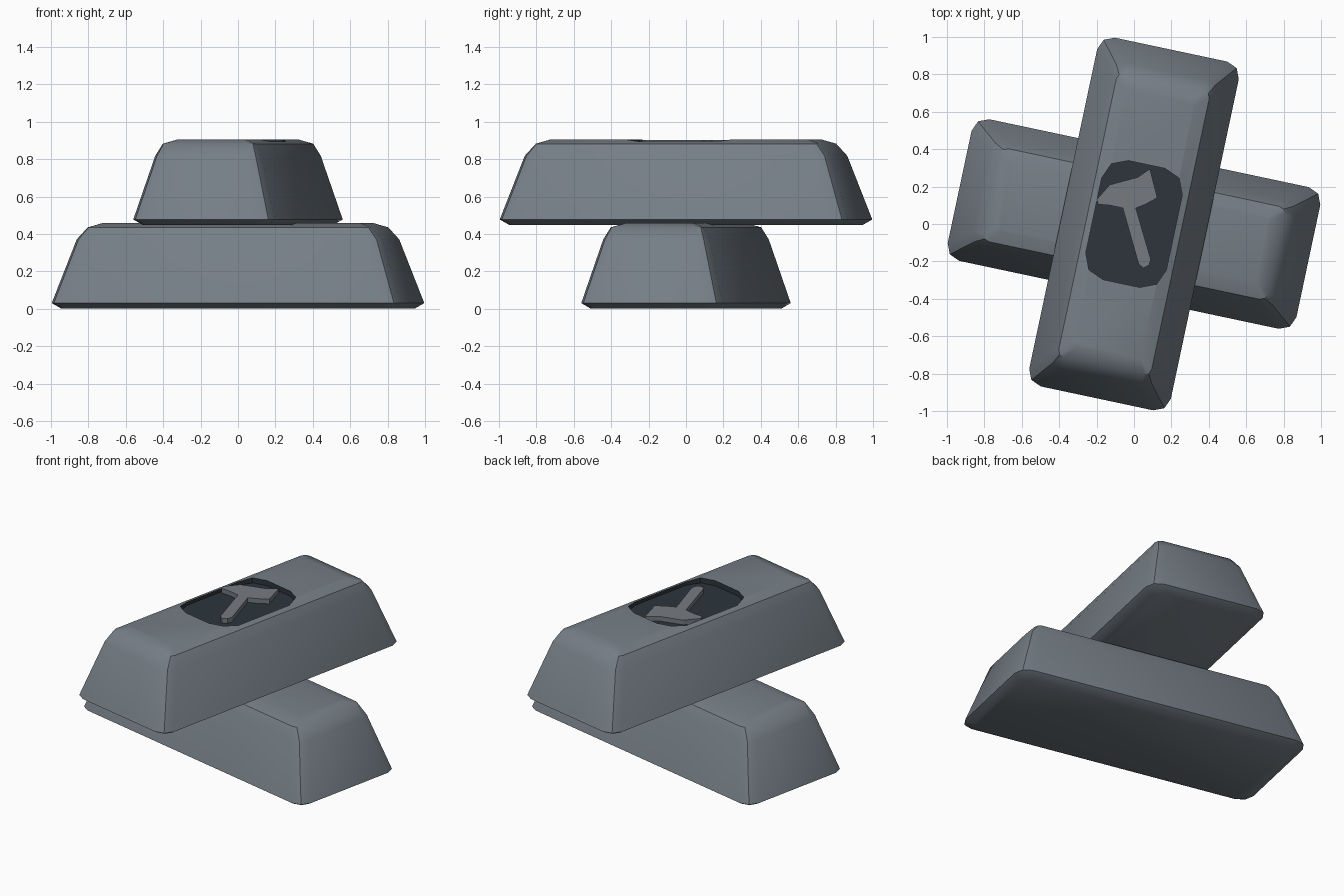
import bpy, bmesh, math
from mathutils import Matrix, Vector

if "Cube" in bpy.data.objects:
    bpy.data.objects.remove(bpy.data.objects["Cube"])

TILT = math.radians(12)
LIFT = 0.447


def material(name, rgb):
    m = bpy.data.materials.new(name)
    m.diffuse_color = (*rgb, 1)
    m.use_nodes = True
    m.node_tree.nodes["Principled BSDF"].inputs["Base Color"].default_value = m.diffuse_color
    return m


steel = material("steel grey", (0.18, 0.21, 0.24))
dark = material("dark slate", (0.026, 0.036, 0.046))
relief = material("relief grey", (0.18, 0.195, 0.215))


def rounded_rect(hu, hv, r, z):
    """Rectangle outline with two-segment corners."""
    pts = []
    for k, (sx, sy) in enumerate([(1, 1), (-1, 1), (-1, -1), (1, -1)]):
        for j in range(3):
            a = math.pi / 2 * (k + j / 2)
            pts.append(Vector((sx * (hu - r) + r * math.cos(a),
                               sy * (hv - r) + r * math.sin(a), z)))
    return pts


def loft(name, rings, mat):
    """Closed solid through outlines that share one point count."""
    bm = bmesh.new()
    loops = [[bm.verts.new(p) for p in ring] for ring in rings]
    n = len(loops[0])
    for lo, hi in zip(loops, loops[1:]):
        for i in range(n):
            j = (i + 1) % n
            bm.faces.new((lo[i], lo[j], hi[j], hi[i]))
    bm.faces.new(loops[0][::-1])
    bm.faces.new(loops[-1])
    bmesh.ops.recalc_face_normals(bm, faces=bm.faces)
    me = bpy.data.meshes.new(name)
    bm.to_mesh(me)
    bm.free()
    me.materials.append(mat)
    ob = bpy.data.objects.new(name, me)
    bpy.context.collection.objects.link(ob)
    return ob


def activate(ob):
    bpy.ops.object.select_all(action='DESELECT')
    ob.select_set(True)
    bpy.context.view_layer.objects.active = ob


# Ingot section: half length, half width, corner radius, height
LAYERS = [(0.905, 0.340, 0.06, 0.0), (0.953, 0.387, 0.08, 0.03),
          (0.835, 0.290, 0.07, 0.37), (0.775, 0.254, 0.035, 0.435),
          (0.705, 0.185, 0.02, 0.458)]


def ingot(name, angle, z):
    ob = loft(name, [rounded_rect(*layer) for layer in LAYERS], steel)
    ob.data.transform(Matrix.Translation((0, 0, z)) @ Matrix.Rotation(angle, 4, 'Z'))
    return ob


lower = ingot("lower_ingot", -TILT, 0)
upper = ingot("upper_ingot", math.pi / 2 - TILT, LIFT)

# Dark recess cut into the top of the upper ingot
cutter = loft("recess_cutter", [rounded_rect(0.325, 0.22, 0.12, z) for z in (0.872, 1.0)], dark)
cutter.data.transform(Matrix.Rotation(math.pi / 2 - TILT, 4, 'Z'))
cutter.hide_render = True
mod = upper.modifiers.new("recess", 'BOOLEAN')
mod.operation = 'DIFFERENCE'
mod.solver = 'EXACT'
mod.material_mode = 'TRANSFER'
mod.object = cutter
activate(upper)
bpy.ops.object.modifier_apply(modifier=mod.name)
bpy.data.objects.remove(cutter)

for ob in (lower, upper):
    activate(ob)
    bpy.ops.object.shade_smooth_by_angle(angle=math.radians(30))

# Raised hammer shape standing on the recess floor
outline = [(-0.20, 0.13), (-0.13, 0.21), (0.02, 0.25), (0.085, 0.295), (0.125, 0.14),
           (0.06, 0.105), (0.01, 0.085), (0.09, -0.19), (0.08, -0.22), (0.05, -0.235),
           (0.025, -0.215), (-0.06, 0.085), (-0.13, 0.10), (-0.19, 0.105)]
loft("hammer_relief", [[Vector((x, y, z)) for x, y in outline[::-1]] for z in (0.87, 0.902)], relief)
